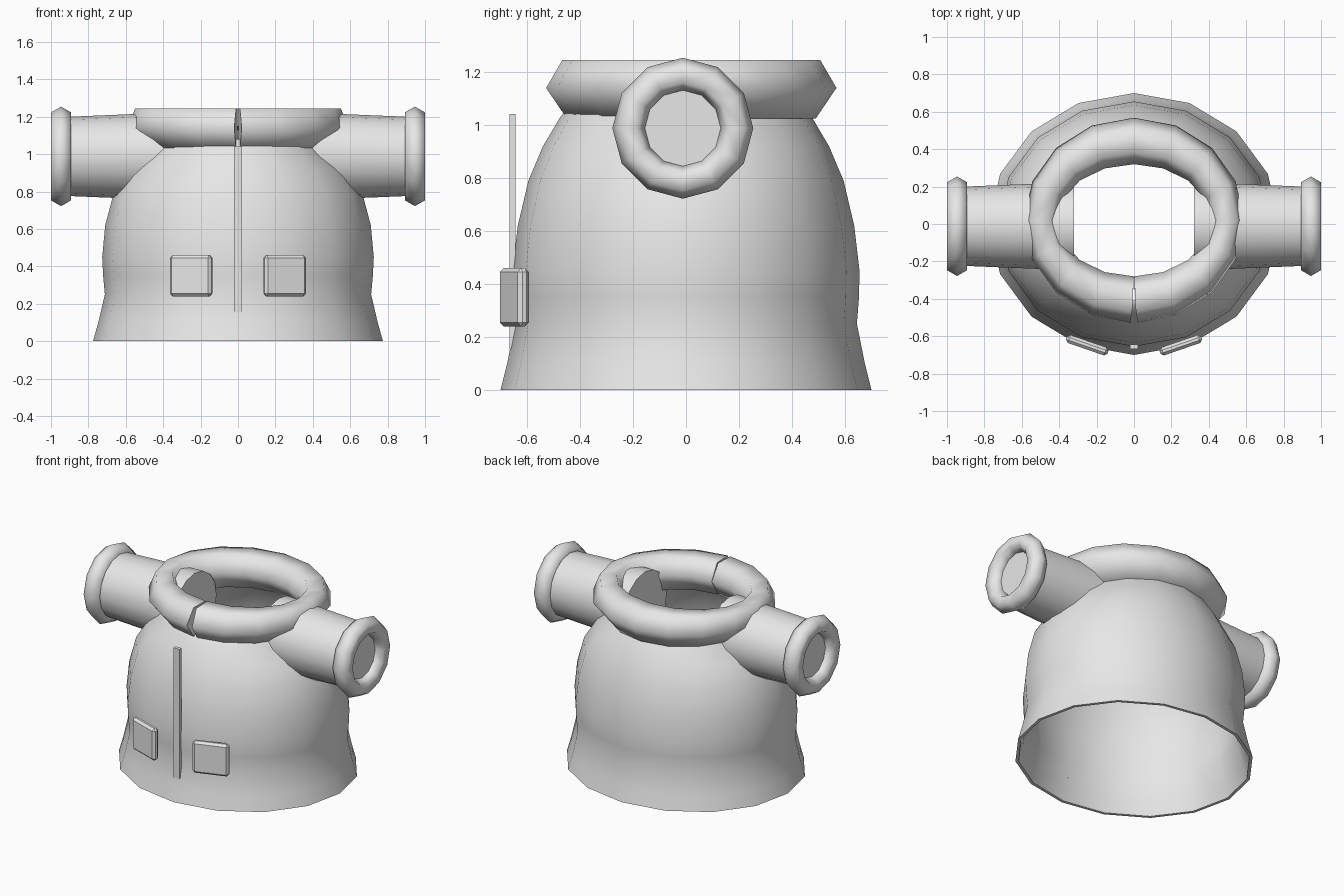
import bpy, bmesh, math
from mathutils import Matrix, Vector

if "Cube" in bpy.data.objects:
    bpy.data.objects.remove(bpy.data.objects["Cube"])

grey = bpy.data.materials.new("light_grey")
grey.diffuse_color = (0.8, 0.8, 0.8, 1)
grey.use_nodes = True
grey.node_tree.nodes["Principled BSDF"].inputs["Base Color"].default_value = grey.diffuse_color


def finish(bm, name, smooth=None):
    """Turn a bmesh into a named object, optionally smooth below an angle."""
    bmesh.ops.recalc_face_normals(bm, faces=bm.faces)
    me = bpy.data.meshes.new(name)
    bm.to_mesh(me)
    bm.free()
    ob = bpy.data.objects.new(name, me)
    bpy.context.collection.objects.link(ob)
    me.materials.append(grey)
    if smooth:
        bpy.ops.object.select_all(action='DESELECT')
        ob.select_set(True)
        bpy.context.view_layer.objects.active = ob
        bpy.ops.object.shade_smooth_by_angle(angle=math.radians(smooth))
    return ob


def loft(name, rings, loop_rings, loop_points, caps, smooth):
    """Skin a list of equally long point rings with quads."""
    bm = bmesh.new()
    vs = [[bm.verts.new(p) for p in r] for r in rings]
    n, m = len(vs), len(vs[0])
    for i in range(n if loop_rings else n - 1):
        for j in range(m if loop_points else m - 1):
            a, b = vs[i], vs[(i + 1) % n]
            k = (j + 1) % m
            bm.faces.new((a[j], a[k], b[k], b[j]))
    if caps:
        bm.faces.new(vs[0])
        bm.faces.new(vs[-1])
    return finish(bm, name, smooth)


# jacket body: thin elliptical shell, open at hem and neck (z, rx, ry)
profile = [(0.0, .775, .70), (.10, .747, .675), (.25, .712, .645), (.35, .721, .653),
           (.45, .726, .655), (.62, .71, .635), (.79, .665, .595), (.92, .58, .54),
           (1.03, .47, .475), (1.08, .45, .43)]
wall = profile + [(z, rx - .02, ry - .02) for z, rx, ry in reversed(profile)]
N = 16
loft("jacket_body",
     [[(rx * math.cos(2 * math.pi * k / N), ry * math.sin(2 * math.pi * k / N), z)
       for k in range(N)] for z, rx, ry in wall], True, True, False, 62)

# collar: six-sided roll around the neck, split by a V notch in front
# section points: (rx, ry, z, notch half width)
section = [(.55, .487, 1.245, .01), (.588, .548, 1.14, .02), (.475, .47, 1.025, .01),
           (.41, .37, 1.025, .004), (.41, .30, 1.14, 0.001), (.45, .363, 1.245, .004)]
rings = []
for k in range(N + 1):
    a = -math.pi / 2 + 2 * math.pi * k / N
    ring = []
    for rx, ry, z, w in section:
        x = rx * math.cos(a)
        if k in (0, N):
            x = w if k == 0 else -w
        ring.append((x, .02 + ry * math.sin(a), z))
    rings.append(ring)
loft("collar", rings, False, True, True, 75)

SY, SZ = -.012, .988
for side, s in (("left", -1), ("right", 1)):
    # sleeve: capped tapered tube reaching into the body
    loft(side + "_sleeve",
         [[(s * x, SY + r * math.cos(math.pi * k / 8), SZ + r * math.sin(math.pi * k / 8))
           for k in range(16)] for x, r in ((.32, .236), (.95, .21))],
         False, True, True, 40)
    # cuff: twelve-sided ring with a hexagonal section
    loft(side + "_cuff",
         [[(s * (.946 + .0625 * math.sin(b)),
            SY + (.2035 + .0625 * math.cos(b)) * math.cos(a),
            SZ + (.2035 + .0625 * math.cos(b)) * math.sin(a))
           for b in [math.pi * j / 3 for j in range(6)]]
          for a in [math.pi * k / 6 for k in range(12)]],
         True, True, False, 75)
    # patch pocket: bevelled box turned to follow the belly
    bm = bmesh.new()
    bmesh.ops.create_cube(bm, size=1)
    bmesh.ops.scale(bm, vec=Vector((.235, .045, .22)), verts=bm.verts)
    bmesh.ops.bevel(bm, geom=bm.edges[:], offset=.015, segments=1, affect='EDGES')
    bm.transform(Matrix.Translation((s * .25, -.648, .35)) @ Matrix.Rotation(s * math.radians(19), 4, 'Z'))
    finish(bm, side + "_pocket")

# zip strip down the front
bm = bmesh.new()
bmesh.ops.create_cube(bm, size=1)
bmesh.ops.scale(bm, vec=Vector((.045, .024, .89)), verts=bm.verts)
bmesh.ops.translate(bm, vec=Vector((0, -.655, .597)), verts=bm.verts)
finish(bm, "zip_strip")
